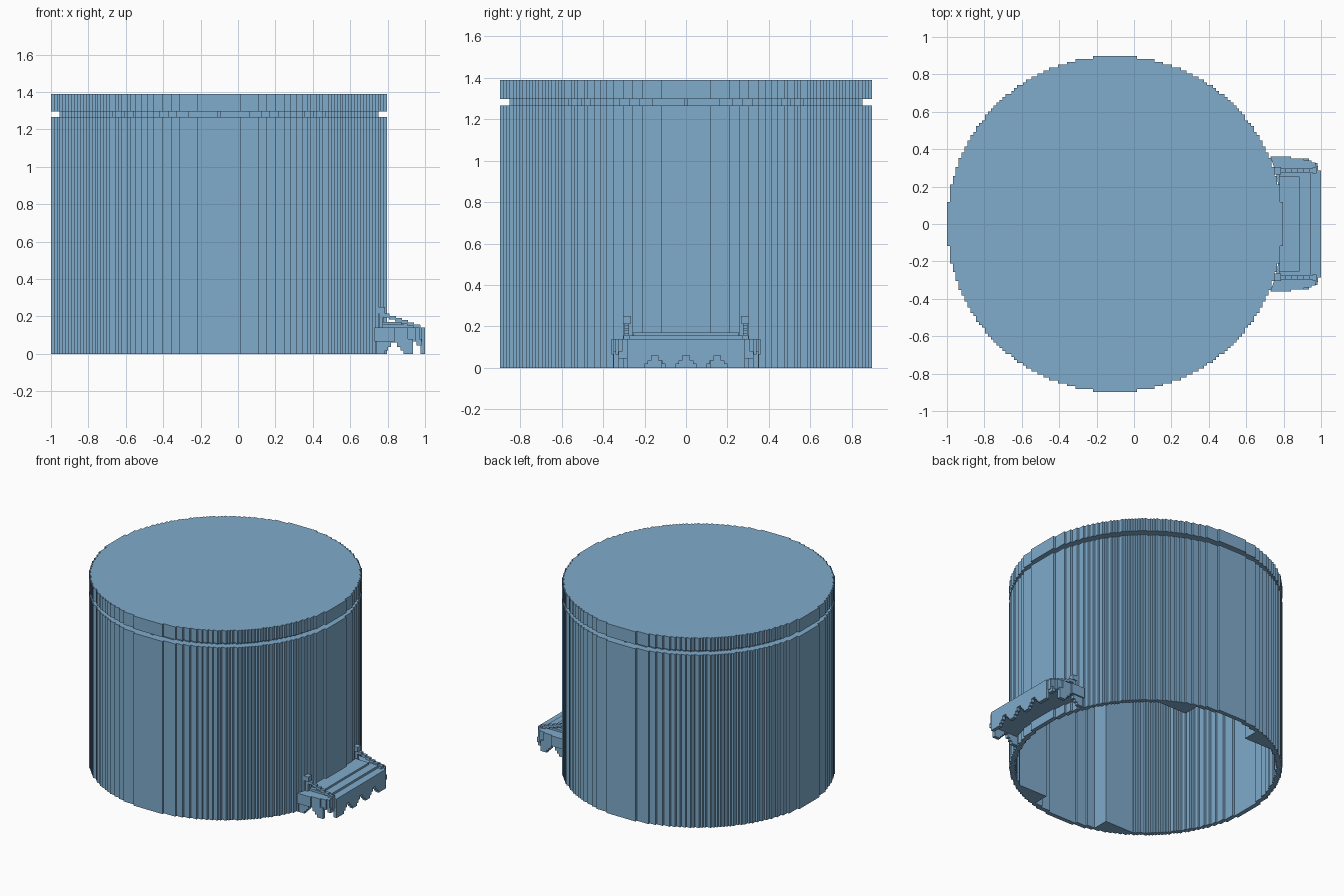
import bpy, bmesh

if "Cube" in bpy.data.objects:
    bpy.data.objects.remove(bpy.data.objects["Cube"], do_unlink=True)

V = 1 / 64            # grid step of the blocky surfaces
CX = -1 + 57.5 * V    # axis of the drum

blue = bpy.data.materials.new("soft blue")
blue.use_nodes = True
COLOUR = (0.214, 0.407, 0.604, 1)
blue.diffuse_color = COLOUR
blue.node_tree.nodes["Principled BSDF"].inputs["Base Color"].default_value = COLOUR


def finish(name, bm):
    bmesh.ops.recalc_face_normals(bm, faces=bm.faces)
    mesh = bpy.data.meshes.new(name)
    bm.to_mesh(mesh)
    bm.free()
    mesh.materials.append(blue)
    obj = bpy.data.objects.new(name, mesh)
    bpy.context.collection.objects.link(obj)
    return obj


def stepped_disc(r, limit=None):
    """Outline of a disc of radius r grid steps, with a stair-stepped edge."""
    n = int(r)
    top = []
    for d in range(-n, n + 1):
        h = int((r * r - d * d) ** 0.5) + 0.5
        if limit:
            h = min(h, limit(d))
        if top and top[-1][1] == h:
            top[-1] = (d + 0.5, h)
        else:
            top += [(d - 0.5, h), (d + 0.5, h)]
    outline = top + [(x, -y) for x, y in reversed(top)]
    return [(CX + x * V, y * V) for x, y in outline]


def walls(bm, outline, z0, z1):
    low = [bm.verts.new((x, y, z0)) for x, y in outline]
    high = [bm.verts.new((x, y, z1)) for x, y in outline]
    n = len(low)
    for i in range(n):
        j = (i + 1) % n
        bm.faces.new((low[i], low[j], high[j], high[i]))
    return low, high


def fill(bm, *loops):
    edges = [bm.edges.get((l[i - 1], l[i])) for l in loops for i in range(len(l))]
    bmesh.ops.triangle_fill(bm, edges=edges, use_beauty=True, use_dissolve=False)


def prism(name, outline, z0, z1, hole=None, hole_top=0):
    """Upright prism, optionally hollowed from below."""
    bm = bmesh.new()
    low, high = walls(bm, outline, z0, z1)
    fill(bm, high)
    if hole:
        hole_low, hole_high = walls(bm, hole, z0, hole_top)
        fill(bm, low, hole_low)
        fill(bm, hole_high)
    else:
        fill(bm, low)
    return finish(name, bm)


def box(name, x0, x1, y0, y1, z0, z1):
    return prism(name, [(x0, y0), (x1, y0), (x1, y1), (x0, y1)], z0, z1)


def valance(name, a0, a1, notches, b0, b1, along_y):
    """Thin hanging strip with stepped notches along its lower edge."""
    line = [(a0, 0)]
    for c in notches:
        left = [(-.05, 0), (-.05, .018), (-.034, .018), (-.034, .036),
                (-.016, .036), (-.016, .06)]
        line += [(c + a, z) for a, z in left]
        line += [(c - a, z) for a, z in reversed(left)]
    line += [(a1, 0), (a1, .08), (a0, .08)]
    bm = bmesh.new()
    sides = [[bm.verts.new((b, a, z) if along_y else (a, b, z)) for a, z in line]
             for b in (b0, b1)]
    for i in range(len(line)):
        bm.faces.new((sides[0][i - 1], sides[0][i], sides[1][i], sides[1][i - 1]))
    for s in sides:
        fill(bm, s)
    return finish(name, bm)


# Hollow drum with four filled segments inside, open underneath
cavity = stepped_disc(55.5, lambda d: 99 if abs(d) <= 16 else 46)
prism("drum_body", stepped_disc(57.5), 0, 81 * V, cavity, 77 * V)

# Recessed neck and lid
prism("drum_neck", stepped_disc(54), 81 * V, 83 * V)
prism("drum_lid", stepped_disc(57.5), 83 * V, 89 * V)

# Canopy slab on the side, hugging the drum
half = [(.785, .14), (.76, .27), (.73, .36), (.84, .36), (.84, .35), (.91, .35),
        (.91, .34), (.95, .34), (.95, .328), (.97, .328), (.97, .31),
        (.985, .31), (.985, .285), (1, .285)]
prism("canopy_slab", half + [(x, -y) for x, y in reversed(half)], .065, .14)
box("canopy_lower_step", .775, .945, -.28, .28, .135, .156)
box("canopy_upper_step", .775, .885, -.255, .255, .15, .17)

# Scalloped edges
valance("front_valance", -.285, .285, [-.15, 0, .15], .975, 1, True)
for side, s in (("left", -1), ("right", 1)):
    valance(side + "_valance", .74, .935, [.835], s * .325, s * .35, False)
    box(side + "_corner_valance", .955, .98, *sorted((s * .285, s * .325)), .045, .08)

    # Stepped stay running from the drum down to the canopy edge
    box(side + "_stay_mount", .75, .785, *sorted((s * .265, s * .305)), .215, .25)
    for i in range(6):
        x, z = .775 + i * .0325, .195 - i * .0115
        box(f"{side}_stay_{i + 1}", x, x + .036, *sorted((s * .275, s * .297)),
            z, z + .02)
    box(side + "_stay_foot", .955, .975, *sorted((s * .27, s * .302)), .13, .155)
    box(side + "_stay_post", .755, .775, *sorted((s * .275, s * .297)), .13, .22)
